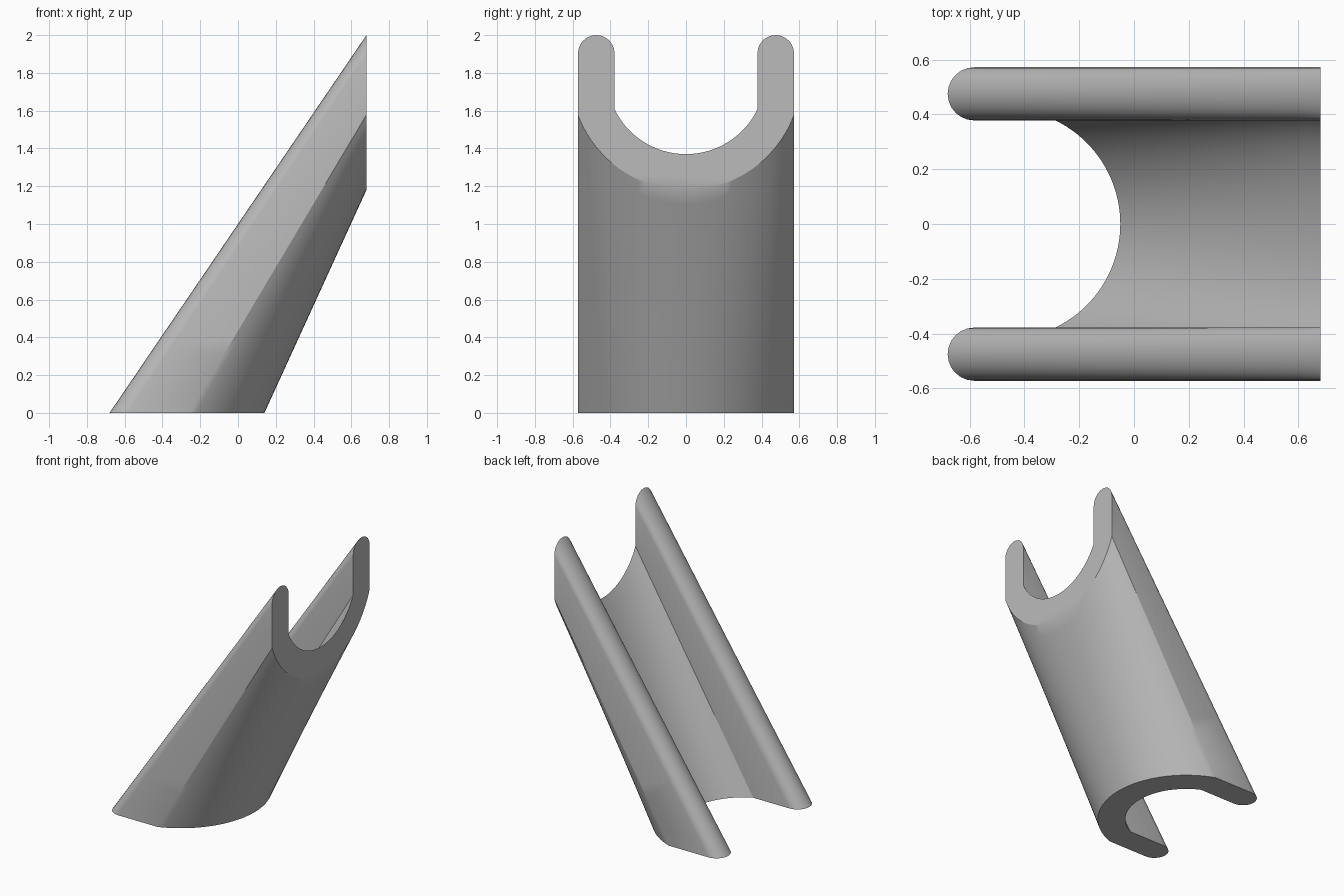
import bpy, bmesh, math

if "Cube" in bpy.data.objects:
    bpy.data.objects.remove(bpy.data.objects["Cube"])

# U-shaped section in (u, y): arc centre, radii and wall limits
CENTRE, R_OUT, R_IN = -0.47, 0.61, 0.42
Y_OUT, Y_IN = 0.572, 0.378
TIP_R = (Y_OUT - Y_IN) / 2
TIP_U = -0.68 + TIP_R
ARC, TIP, LENGTH = 20, 12, 16


def arc(cu, cy, r, a0, a1, n):
    return [(cu + r * math.cos(a0 + (a1 - a0) * i / n),
             cy + r * math.sin(a0 + (a1 - a0) * i / n)) for i in range(n + 1)]


# Outer curve, both rounded rims, inner curve
a_out, a_in = math.asin(Y_OUT / R_OUT), math.asin(Y_IN / R_IN)
y_mid = (Y_OUT + Y_IN) / 2
section = arc(CENTRE, 0, R_OUT, -a_out, a_out, 2 * ARC)
section += arc(TIP_U, y_mid, TIP_R, math.pi / 2, 3 * math.pi / 2, TIP)
section += arc(CENTRE, 0, R_IN, a_in, -a_in, 2 * ARC)
section += arc(TIP_U, -y_mid, TIP_R, math.pi / 2, 3 * math.pi / 2, TIP)

# Loft from the section lying on the ground to the same section standing upright
bm = bmesh.new()
rings = []
for k in range(LENGTH + 1):
    t = k / LENGTH
    rings.append([bm.verts.new((u + (0.68 - u) * t, y, (1.32 - u) * t))
                  for u, y in section])
n = len(section)
for a, b in zip(rings, rings[1:]):
    for i in range(n):
        j = (i + 1) % n
        bm.faces.new((a[i], a[j], b[j], b[i]))
bm.faces.new(rings[0])
bm.faces.new(rings[-1])
bmesh.ops.recalc_face_normals(bm, faces=bm.faces)

mesh = bpy.data.meshes.new("channel")
bm.to_mesh(mesh)
bm.free()
channel = bpy.data.objects.new("channel", mesh)
bpy.context.collection.objects.link(channel)

grey = bpy.data.materials.new("light grey")
grey.diffuse_color = (0.5, 0.5, 0.5, 1)
grey.use_nodes = True
grey.node_tree.nodes["Principled BSDF"].inputs["Base Color"].default_value = grey.diffuse_color
mesh.materials.append(grey)

bpy.context.view_layer.objects.active = channel
channel.select_set(True)
bpy.ops.object.shade_smooth_by_angle(angle=math.radians(27))
